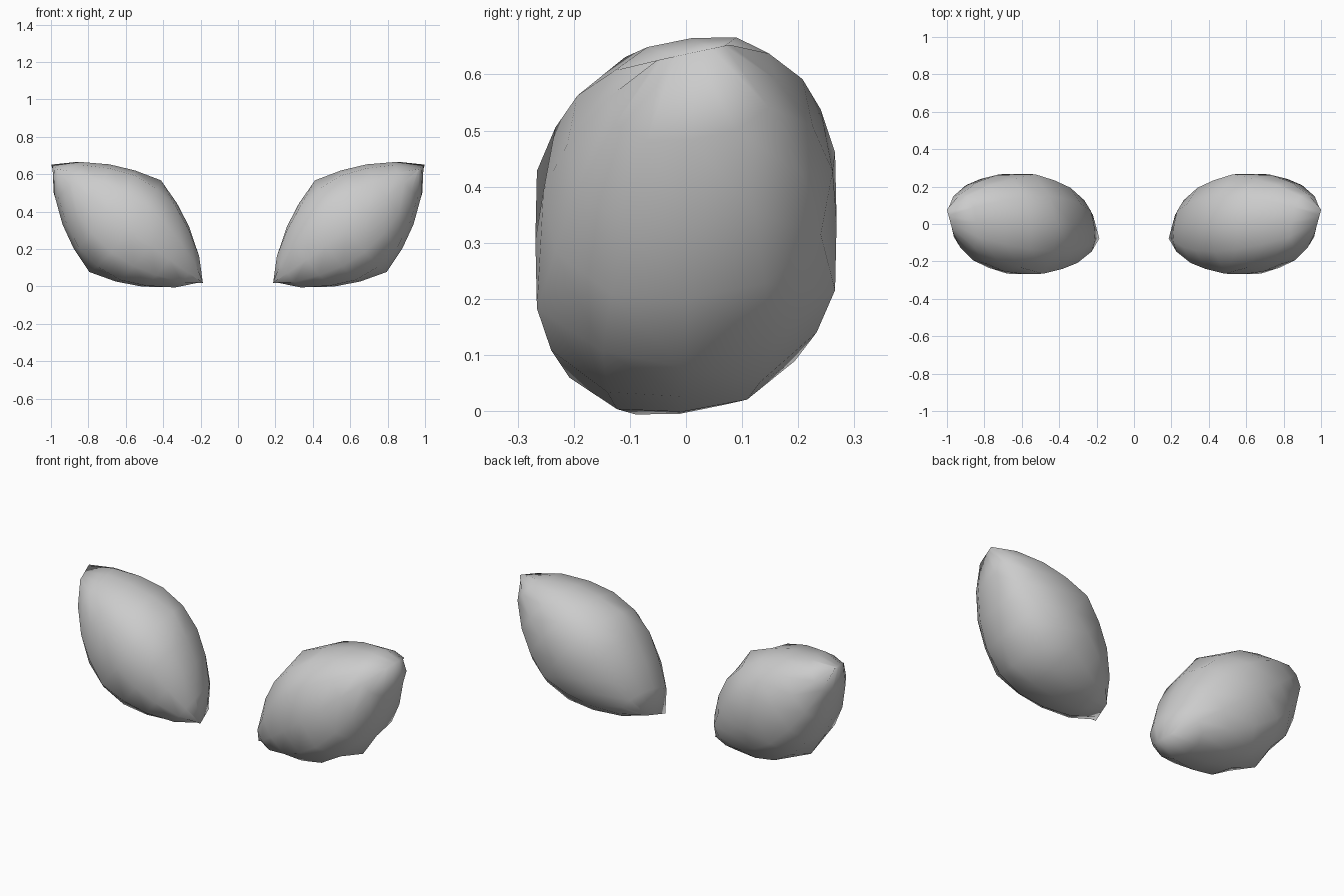
import bpy, bmesh, math
from mathutils import Vector

if "Cube" in bpy.data.objects:
    bpy.data.objects.remove(bpy.data.objects["Cube"])

# Local frame of the pod: long axis (slightly turned in y), upward and depth axes
AXIS = Vector((0.788, 0.026, 0.615))
UP = Vector((-0.615, 0, 0.788))
DEPTH = Vector((0, 1, 0))
CENTRE = Vector((0.592, 0, 0.336))

# Station along the axis, height radius, depth radius, shear,
# and radius factors at 0, 30, 60, 90 degrees (fuller on the diagonals)
FULL = (1, 1.06, 1.06, 1)
HALF_RINGS = [(0.142, 0.266, 0.257, 0.11, FULL),
              (0.270, 0.204, 0.218, 0.12, FULL),
              (0.397, 0.115, 0.149, 0.18, FULL),
              (0.495, 0.0, 0.064, 0.35, (1, 1, 1, 1))]
WAIST = (0, 0.311, 0.306, 0.10, (1, 0.97, 1.0, 0.875))
RINGS = [(-s, *rest) for s, *rest in reversed(HALF_RINGS)] + [WAIST] + HALF_RINGS


def pod(name, mirror):
    """Swollen six-sided body that closes to a short ridge at both ends."""
    bm = bmesh.new()
    loops = []
    for s, rh, rd, shear, factors in RINGS:
        loop = []
        for i in range(12):
            a = math.tau * i / 12
            m = i % 6
            k = factors[min(m, 6 - m)]
            h = rh * k * math.cos(a) - 0.018 * (1 - (s / 0.52) ** 2)
            d = rd * k * math.sin(a)
            p = CENTRE + AXIS * (s + shear * d) + UP * h + DEPTH * d
            loop.append(bm.verts.new((p.x * mirror, p.y, p.z)))
        loops.append(loop)
    for lo, hi in zip(loops, loops[1:]):
        for i in range(12):
            j = (i + 1) % 12
            bm.faces.new((lo[i], lo[j], hi[j], hi[i]))
    # Close the end ridges
    bmesh.ops.remove_doubles(bm, verts=bm.verts, dist=0.002)
    bmesh.ops.recalc_face_normals(bm, faces=bm.faces)
    for f in bm.faces:
        f.smooth = True
    mesh = bpy.data.meshes.new(name)
    bm.to_mesh(mesh)
    bm.free()
    ob = bpy.data.objects.new(name, mesh)
    bpy.context.collection.objects.link(ob)


# Mirrored pair
pod("right_pod", 1)
pod("left_pod", -1)
